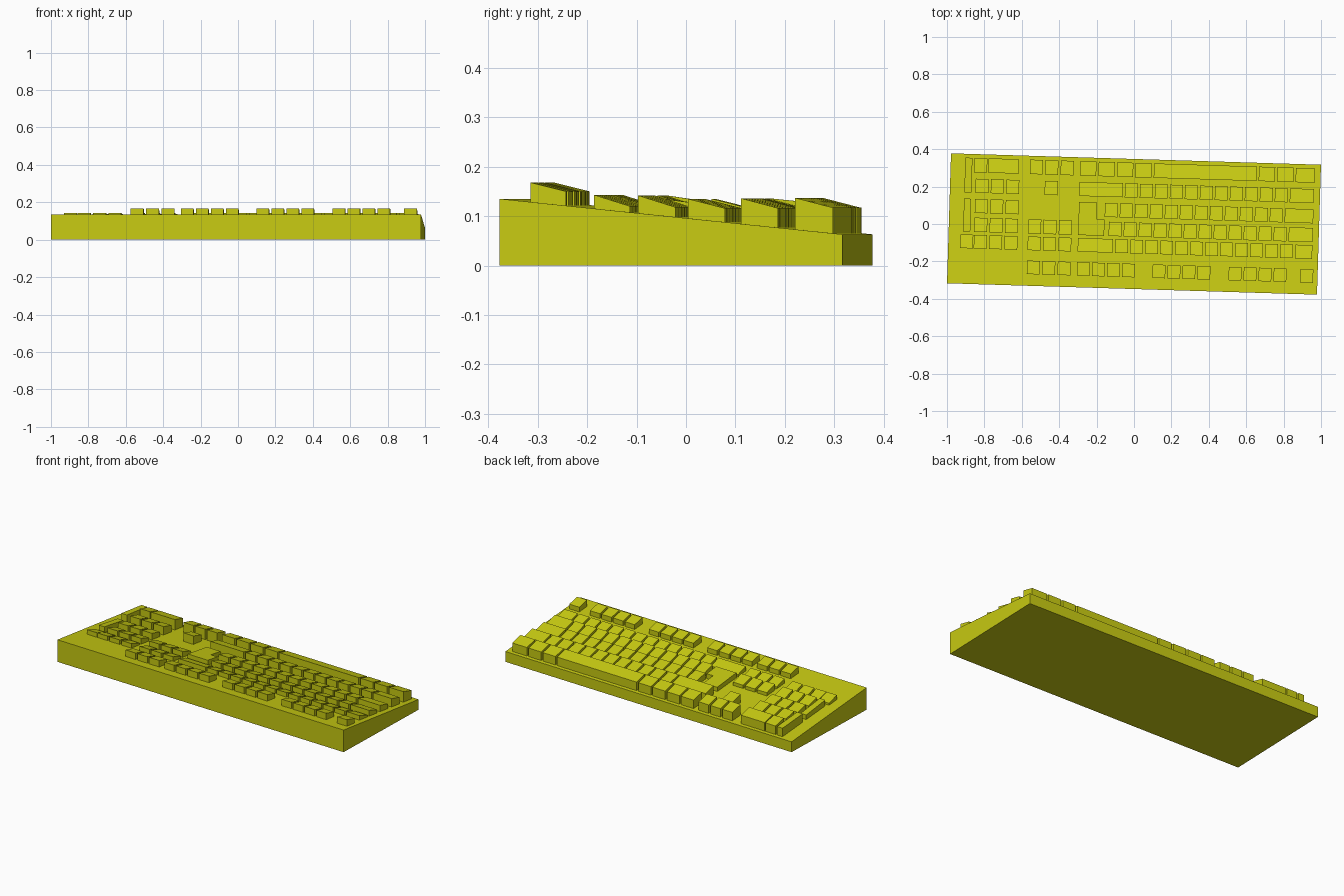
import bpy, math

if "Cube" in bpy.data.objects:
    bpy.data.objects.remove(bpy.data.objects["Cube"])

W, D = 1.979, 0.695            # case width and depth
ZF, ZB = 0.135, 0.063          # case height at front and back
TURN = -math.radians(1.76)     # whole model is turned slightly about z
GAP, U = 0.012, 0.0802         # space between keys, one key pitch

mat = bpy.data.materials.new("yellow_green")
mat.diffuse_color = (0.58, 0.6, 0.006, 1)
mat.use_nodes = True
mat.node_tree.nodes["Principled BSDF"].inputs["Base Color"].default_value = mat.diffuse_color


def case_z(v):
    return ZF + (ZB - ZF) * (v + D / 2) / D


def add_object(name, verts, faces):
    mesh = bpy.data.meshes.new(name)
    mesh.from_pydata(verts, [], faces)
    mesh.materials.append(mat)
    obj = bpy.data.objects.new(name, mesh)
    obj.rotation_euler.z = TURN
    bpy.context.collection.objects.link(obj)
    return obj


def prism(outline, top, bottom):
    """Vertical prism over a counter-clockwise outline with sloping ends."""
    n = len(outline)
    verts = [(x, y, bottom(y)) for x, y in outline] + [(x, y, top(y)) for x, y in outline]
    faces = [tuple(reversed(range(n))), tuple(range(n, 2 * n))]
    faces += [(i, (i + 1) % n, (i + 1) % n + n, i + n) for i in range(n)]
    return verts, faces


def rect(x0, x1, y0, y1):
    return [(x0, y0), (x1, y0), (x1, y1), (x0, y1)]


def slope(y0, y1, z0, z1):
    return lambda y: z0 + (z1 - z0) * (y - y0) / (y1 - y0)


def add_keys(name, outlines, top):
    """One mesh holding a group of keys that share the same sloping top."""
    verts, faces = [], []
    for o in outlines:
        v, f = prism(o, top, lambda y: case_z(y) - 0.004)
        faces += [tuple(i + len(verts) for i in face) for face in f]
        verts += v
    return add_object(name, verts, faces)


# Wedge-shaped case
add_object("case", *prism(rect(-W / 2, W / 2, -D / 2, D / 2), case_z, lambda y: 0.0))

# Key rows: front y, back y, front height, back height
ROWS = {
    "function": (-0.285, -0.213, 0.168, 0.150),
    "number": (-0.157, -0.084, 0.143, 0.120),
    "upper": (-0.068, 0.008, 0.142, 0.118),
    "home": (0.033, 0.108, 0.135, 0.116),
    "lower": (0.141, 0.216, 0.136, 0.116),
    "space": (0.250, 0.327, 0.137, 0.117),
}
X0, X1 = -0.297, 0.957         # main block limits
NAV = [-0.565, -0.483, -0.401]
PAD = [-0.853, -0.771, -0.689]
KW = 0.069


def run(start, widths):
    """Consecutive keys (x0, x1) from a start and widths in key pitches."""
    spans = []
    for w in widths:
        spans.append((start, start + w * U - GAP))
        start += w * U
    return spans


def singles(starts):
    return [(x, x + KW) for x in starts]


def fill_to_end(spans):
    """Stretch the last key to the edge of the block."""
    return spans[:-1] + [(spans[-1][0], X1)]


main = {
    "function": run(X0, [1] * 4) + run(0.107, [1] * 4) + run(0.514, [1] * 4) + [(0.897, 0.966)],
    "number": fill_to_end(run(X0, [2.5] + [1] * 13)),
    "upper": fill_to_end(run(-0.134, [1] * 12 + [1.5])),
    "home": fill_to_end(run(-0.158, [1] * 12 + [1.75])),
    "lower": fill_to_end(run(X0, [3.03] + [1] * 11 + [1.25])),
    "space": fill_to_end(run(X0, [1.23] * 4 + [7.0] + [1.23] * 3)),
}
nav = {
    "function": singles(NAV), "number": singles(NAV), "upper": singles(NAV),
    "lower": singles(NAV[1:2]), "space": singles(NAV),
}
pad = {
    "number": singles([-0.926] + PAD), "upper": singles(PAD),
    "home": singles(PAD), "lower": singles(PAD),
    "space": [(PAD[0] - 0.010, PAD[0] + 0.059), (PAD[1] - 0.016, PAD[2] + 0.065)],
}
for block, table in (("main", main), ("navigation", nav), ("number_pad", pad)):
    for row, spans in table.items():
        y0, y1, z0, z1 = ROWS[row]
        add_keys(f"{block}_{row}_keys", [rect(a, b, y0, y1) for a, b in spans],
                 slope(y0, y1, z0, z1))

# Tall narrow keys at the end of the number pad
for name, front, back in (("pad_plus_key", "upper", "home"), ("pad_enter_key", "lower", "space")):
    y0, y1 = ROWS[front][0], ROWS[back][1]
    add_keys(name, [rect(-0.912, -0.874, y0, y1)], slope(y0, y1, ROWS[front][2], ROWS[back][3]))

# L-shaped enter key across two rows
y0, ym, y1 = ROWS["upper"][0], ROWS["upper"][1] + 0.012, ROWS["home"][1]
add_keys("enter_key", [[(X0, y0), (-0.158, y0), (-0.158, ym), (-0.202, ym), (-0.202, y1), (X0, y1)]],
         slope(y0, y1, 0.137, 0.114))
